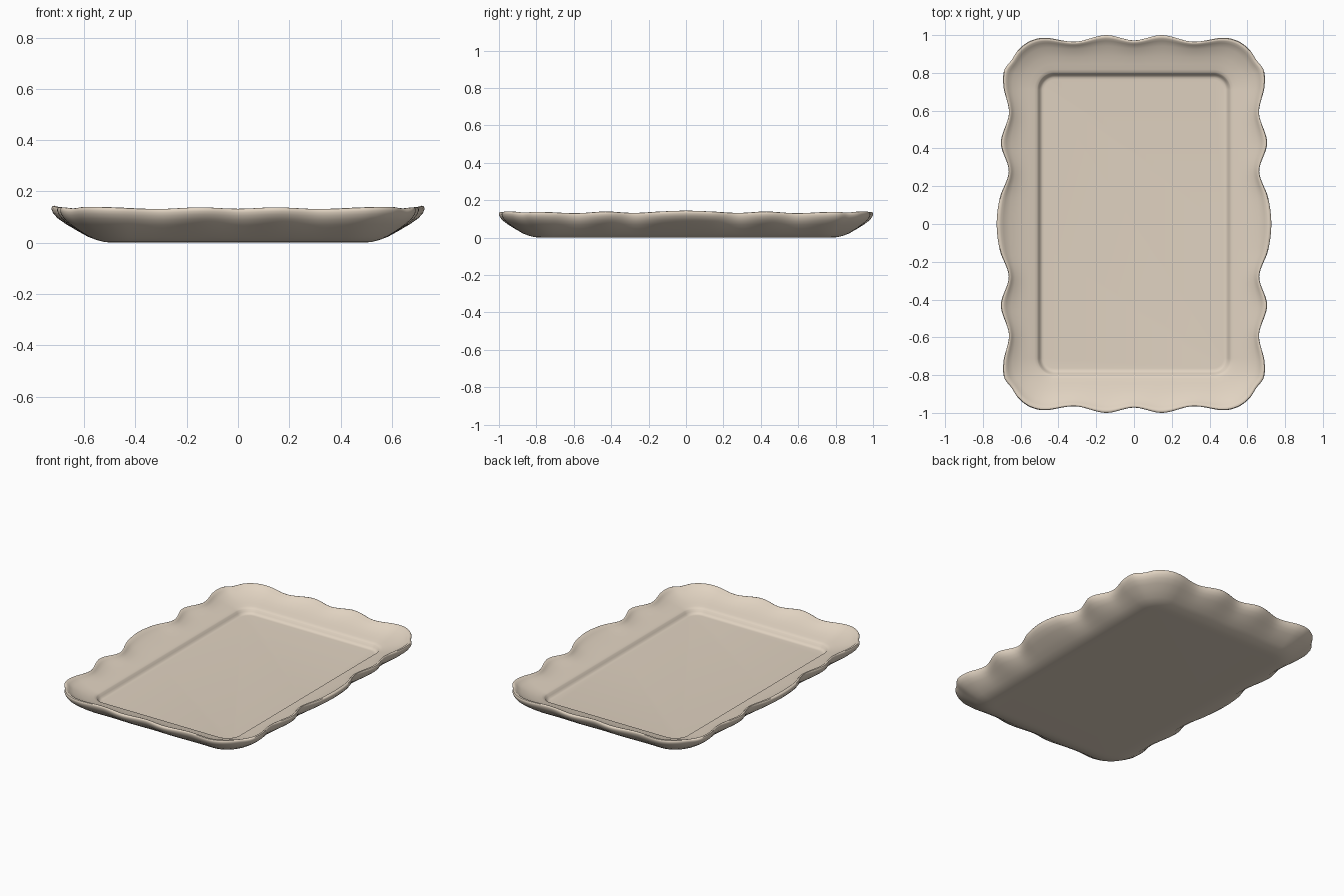
import bpy, bmesh, math

if "Cube" in bpy.data.objects:
    bpy.data.objects.remove(bpy.data.objects["Cube"])

# Scalloped rim outline: one quarter (x, y, rim height), mirrored below
QUARTER = [(.727, 0, .145), (.71, .14, .140), (.663, .28, .132), (.705, .43, .140),
           (.662, .585, .130), (.690, .72, .136), (.688, .81, .138), (.648, .868, .134),
           (.605, .93, .140), (.54, .973, .140), (.46, .985, .137), (.31, .965, .131),
           (.15, 1.0, .138), (0, .972, .132)]
CORE = (.42, .71)      # centres of the floor corners
RADIUS = .08           # floor corner radius
WALL = .19             # average width of the sloping wall

# Cross-section: (blend from floor edge to rim outline, fraction of rim height)
PROFILE = [(-.15, 0), (0, .005), (.12, .025), (.26, .075), (.42, .165), (.62, .34), (.8, .52),
           (.92, .67), (.98, .80), (1.0, .89), (1.0, .945), (.985, .99), (.955, 1.0), (.92, .985),
           (.87, .91), (.75, .79), (.5, .65), (.3, .57), (.15, .52), (.07, .485), (.04, .45),
           (.0, .36), (-.04, .29), (-.08, .262), (-.14, .255)]


def mirrored(q):
    half = q + [(-x, y, z) for x, y, z in q[-2::-1]]
    return half + [(x, -y, z) for x, y, z in half[-2:0:-1]]


def smooth_loop(keys, steps):
    pts, n = [], len(keys)
    for i in range(n):
        a, b, c, d = (keys[(i + k) % n] for k in (-1, 0, 1, 2))
        for s in range(steps):
            t = s / steps
            pts.append(tuple(.5 * (2 * q + (r - p) * t + (2 * p - 5 * q + 4 * r - w) * t * t
                                   + (3 * q - p - 3 * r + w) * t ** 3)
                             for p, q, r, w in zip(a, b, c, d)))
    return pts


def wall_point(x, y, f):
    # offset outward from the floor's rounded rectangle; scallops fade in towards the rim
    cx = max(-CORE[0], min(CORE[0], x))
    cy = max(-CORE[1], min(CORE[1], y))
    d = math.hypot(x - cx, y - cy)
    w = max(f, 0) ** 1.5
    width = WALL * (1 - w) + (d - RADIUS) * w
    r = RADIUS + f * width
    return cx + (x - cx) / d * r, cy + (y - cy) / d * r


outline = smooth_loop(mirrored(QUARTER), 8)

# Loft the cross-section around the outline
bm = bmesh.new()
rings = []
for f, h in PROFILE:
    w = max(f, 0) ** 2
    rings.append([bm.verts.new((*wall_point(x, y, f), h * (.137 * (1 - w) + z * w)))
                  for x, y, z in outline])
n = len(outline)
for lo, hi in zip(rings, rings[1:]):
    for i in range(n):
        j = (i + 1) % n
        bm.faces.new((lo[i], lo[j], hi[j], hi[i]))
# flat underside and flat inner floor
bm.faces.new(rings[0][::-1])
bm.faces.new(rings[-1])
bmesh.ops.recalc_face_normals(bm, faces=bm.faces)

mesh = bpy.data.meshes.new("scalloped_tray")
bm.to_mesh(mesh)
bm.free()
tray = bpy.data.objects.new("scalloped_tray", mesh)
bpy.context.collection.objects.link(tray)

# Beige ceramic
mat = bpy.data.materials.new("beige_ceramic")
mat.diffuse_color = (.75, .65, .535, 1)
mat.use_nodes = True
mat.node_tree.nodes["Principled BSDF"].inputs["Base Color"].default_value = mat.diffuse_color
mesh.materials.append(mat)

bpy.context.view_layer.objects.active = tray
tray.select_set(True)
bpy.ops.object.shade_smooth_by_angle(angle=math.radians(50))
